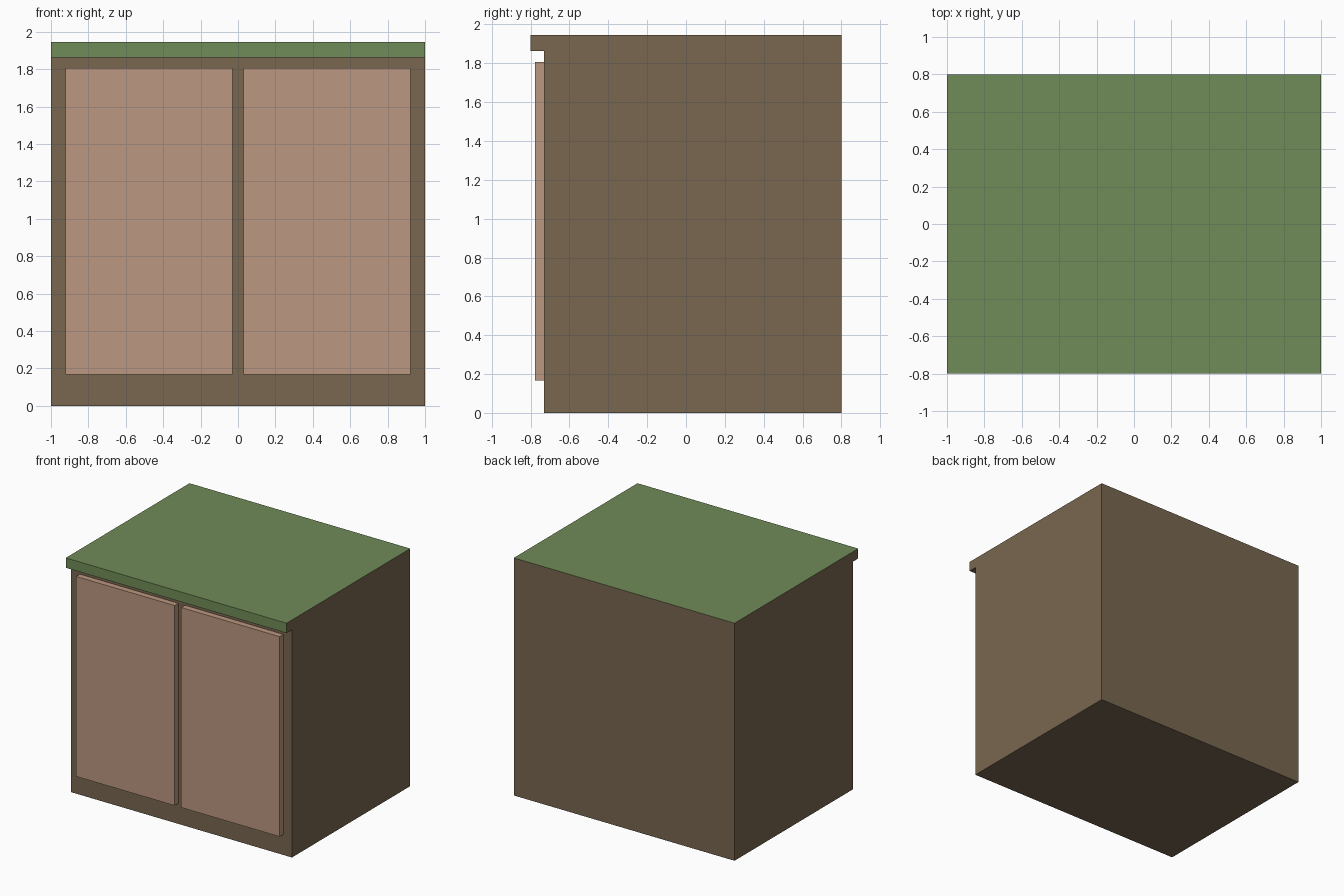
import bpy, bmesh
from mathutils import Vector

if "Cube" in bpy.data.objects:
    bpy.data.objects.remove(bpy.data.objects["Cube"])


def material(name, rgb):
    m = bpy.data.materials.new(name)
    m.diffuse_color = (*rgb, 1)
    m.use_nodes = True
    m.node_tree.nodes["Principled BSDF"].inputs["Base Color"].default_value = m.diffuse_color
    return m


BROWN = material("brown_wood", (0.19, 0.135, 0.08))
GREEN = material("green_top", (0.16, 0.26, 0.095))
DOOR = material("door_wood", (0.50, 0.31, 0.215))


def extrude_x(name, profile, x0, x1, mats):
    """Extrude a (y, z) profile from x0 to x1 into a closed solid."""
    bm = bmesh.new()
    face = bm.faces.new([bm.verts.new((x0, y, z)) for y, z in profile])
    out = bmesh.ops.extrude_face_region(bm, geom=[face], use_keep_orig=True)
    verts = [g for g in out["geom"] if isinstance(g, bmesh.types.BMVert)]
    bmesh.ops.translate(bm, verts=verts, vec=Vector((x1 - x0, 0, 0)))
    bmesh.ops.recalc_face_normals(bm, faces=bm.faces)
    mesh = bpy.data.meshes.new(name)
    bm.to_mesh(mesh)
    bm.free()
    for m in mats:
        mesh.materials.append(m)
    obj = bpy.data.objects.new(name, mesh)
    bpy.context.collection.objects.link(obj)
    return obj


def rect(y0, y1, z0, z1):
    return [(y0, z0), (y1, z0), (y1, z1), (y0, z1)]


# Cabinet body with the overhanging lip of the worktop
H, LIP, BACK, FRONT, EDGE = 1.945, 1.864, 0.80, -0.73, -0.80
cabinet = extrude_x("cabinet_body",
                    [(BACK, 0), (BACK, H), (EDGE, H), (EDGE, LIP), (FRONT, LIP), (FRONT, 0)],
                    -1, 1, [BROWN, GREEN])

# Worktop surface and its front edge are green
for p in cabinet.data.polygons:
    top = p.normal.z > 0.9
    front_edge = p.normal.y < -0.9 and p.center.z > LIP
    p.material_index = int(top or front_edge)

# Pair of raised doors
for name, x0, x1 in (("left_door", -0.922, -0.03), ("right_door", 0.03, 0.922)):
    extrude_x(name, rect(-0.778, FRONT, 0.168, 1.806), x0, x1, [DOOR])
